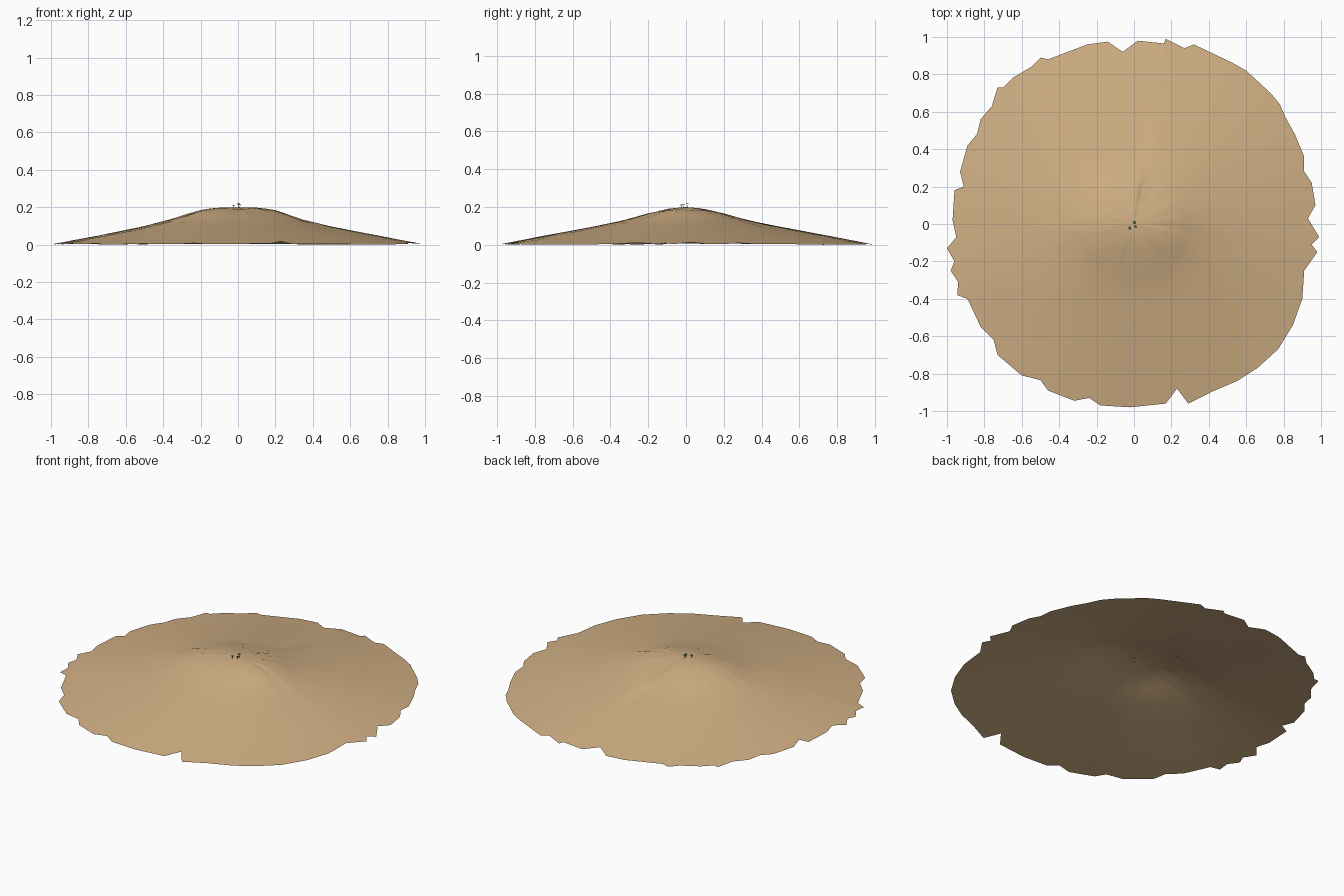
import bpy, bmesh, math, random
from mathutils import Vector

if "Cube" in bpy.data.objects:
    bpy.data.objects.remove(bpy.data.objects["Cube"])

random.seed(4)

def material(name, color):
    m = bpy.data.materials.new(name)
    m.diffuse_color = color
    m.use_nodes = True
    m.node_tree.nodes["Principled BSDF"].inputs["Base Color"].default_value = m.diffuse_color
    return m

def finish(bm, name, mat, smooth):
    me = bpy.data.meshes.new(name)
    bm.to_mesh(me)
    bm.free()
    me.materials.append(mat)
    for p in me.polygons:
        p.use_smooth = smooth
    ob = bpy.data.objects.new(name, me)
    bpy.context.collection.objects.link(ob)
    return ob

sand = material("sand", (0.63, 0.43, 0.23, 1))
leaf = material("leaf", (0.08, 0.2, 0.06, 1))
stem = material("stem", (0.2, 0.12, 0.06, 1))

# Slope heights: distance, height along the ridge (x), height across it (y)
SLOPE = [(0, .199, .199), (.1, .197, .189), (.2, .183, .165), (.35, .131, .124),
         (.5, .096, .095), (.75, .048, .048), (.98, .004, .004), (1.03, 0, 0)]

def height(x, y):
    r = math.hypot(x, y)
    c = (x / r) ** 2 if r > 1e-6 else 0
    # the ridge reaches a little further to the left
    if x < 0:
        r -= 0.02 * c * math.exp(-((r - .35) / .2) ** 2)
    for (a, ax, ay), (b, bx, by) in zip(SLOPE, SLOPE[1:]):
        if r <= b:
            t = (r - a) / (b - a)
            return (ax + (bx - ax) * t) * c + (ay + (by - ay) * t) * (1 - c)
    return 0

# Ragged rim of the mound
RIM = [(.99, -.07), (.93, .03), (.97, .10), (.95, .22), (.91, .28), (.91, .36), (.86, .48),
       (.81, .57), (.78, .64), (.73, .70), (.60, .82), (.53, .86), (.32, .96), (.27, .94),
       (.17, .99), (.16, .965), (.02, .98), (-.06, .92), (-.14, .975), (-.25, .96),
       (-.46, .88), (-.50, .89), (-.55, .84), (-.65, .78), (-.70, .73), (-.73, .73),
       (-.76, .63), (-.82, .56), (-.84, .48), (-.89, .42), (-.93, .28), (-.91, .20),
       (-.96, .18), (-.97, .02), (-.95, -.07), (-1, -.13), (-.96, -.20), (-.98, -.25),
       (-.94, -.31), (-.945, -.38), (-.89, -.40), (-.82, -.55), (-.75, -.62), (-.73, -.70),
       (-.60, -.81), (-.50, -.835), (-.46, -.89), (-.32, -.945), (-.24, -.93), (-.18, -.97),
       (-.02, -.98), (.17, -.96), (.23, -.88), (.29, -.96), (.42, -.895), (.55, -.84),
       (.66, -.77), (.77, -.67), (.85, -.54), (.90, -.40), (.91, -.25), (.98, -.15), (.95, -.11)]

# Sand mound: an open shell of rings growing from the rim to the summit
bm = bmesh.new()
rings = [[bm.verts.new((x, y, height(x, y))) for x, y in RIM]]
for r in (.87, .75, .62, .5, .42, .35, .28, .2, .15, .1, .05):
    ring = []
    for x, y in RIM:
        d = math.hypot(x, y)
        px, py = x / d * r, y / d * r
        bump = random.uniform(-1, 1) * (.002 if .12 < r < .5 else .0006)
        ring.append(bm.verts.new((px, py, height(px, py) + bump)))
    rings.append(ring)
n = len(RIM)
for outer, inner in zip(rings, rings[1:]):
    for i in range(n):
        j = (i + 1) % n
        bm.faces.new((outer[i], outer[j], inner[j], inner[i]))
top = bm.verts.new((0, 0, height(0, 0)))
for i in range(n):
    bm.faces.new((rings[-1][i], rings[-1][(i + 1) % n], top))
finish(bm, "sand_mound", sand, True)

# Tiny plants on the summit: a thin stem with a tuft of leaves
def plant(name, x, y, z, size):
    bm = bmesh.new()
    r = bmesh.ops.create_cone(bm, segments=5, radius1=.0018, radius2=.001, depth=z - .195)
    bmesh.ops.translate(bm, verts=r["verts"], vec=(x, y, (z + .195) / 2))
    finish(bm, name + "_stem", stem, False)
    bm = bmesh.new()
    c = Vector((x, y, z))
    for k in range(5):
        a = k * math.tau / 5 + x * 90
        out = Vector((math.cos(a), math.sin(a), 0)) * size
        side = Vector((-math.sin(a), math.cos(a), 0)) * size * .45
        mid = c + out * .55 + Vector((0, 0, size * .5))
        bm.faces.new([bm.verts.new(p) for p in (c, mid - side, c + out, mid + side)])
    finish(bm, name + "_leaves", leaf, False)

plant("plant_left", -.023, -.022, .208, .009)
plant("plant_back", .003, .008, .214, .010)
plant("plant_right", .008, -.013, .210, .009)
